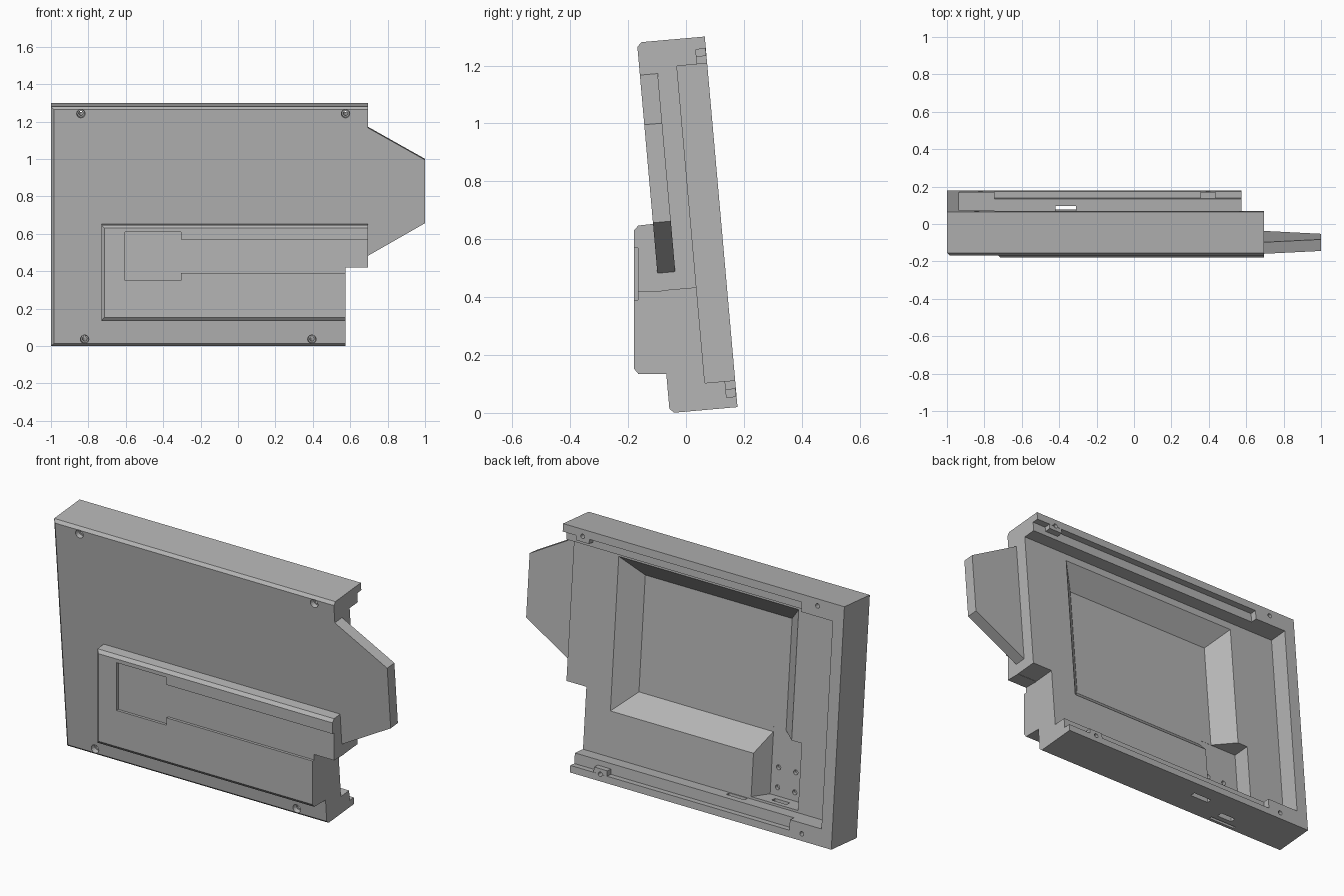
import bpy, bmesh, math
from mathutils import Matrix

if "Cube" in bpy.data.objects:
    bpy.data.objects.remove(bpy.data.objects["Cube"])

grey = bpy.data.materials.new("light grey plastic")
grey.use_nodes = True
grey.diffuse_color = (0.46, 0.46, 0.46, 1)
grey.node_tree.nodes["Principled BSDF"].inputs["Base Color"].default_value = grey.diffuse_color

# Leaning frame of the case: x across, y depth (0 = back face), z up the panel
TILT = Matrix.Translation((0, 0.178, 0.02)) @ Matrix.Rotation(math.radians(5.05), 4, 'X')
FLAT = Matrix.Identity(4)
FRONT, FLOOR, CAVITY, TOP = -0.235, -0.105, -0.2, 1.285
LEFT, RIGHT, STEP_X, STEP_Z = -1, 0.695, 0.575, 0.423


def loft(name, ring_a, ring_b, frame=TILT, bevel=None, width=0.015):
    """Solid between two matching rings; bevel picks edges by a rule."""
    bm = bmesh.new()
    a = [bm.verts.new(p) for p in ring_a]
    b = [bm.verts.new(p) for p in ring_b]
    bm.faces.new(a)
    bm.faces.new(b)
    for i in range(len(a)):
        j = (i + 1) % len(a)
        bm.faces.new((a[i], a[j], b[j], b[i]))
    bmesh.ops.recalc_face_normals(bm, faces=bm.faces)
    if bevel:
        edges = [e for e in bm.edges if bevel(*[v.co for v in e.verts])]
        bmesh.ops.bevel(bm, geom=edges, offset=width, segments=1, affect='EDGES')
    bm.transform(frame)
    mesh = bpy.data.meshes.new(name)
    bm.to_mesh(mesh)
    bm.free()
    mesh.materials.append(grey)
    obj = bpy.data.objects.new(name, mesh)
    bpy.context.scene.collection.objects.link(obj)
    return obj


def plate(name, outline, y0, y1, **kw):
    return loft(name, [(x, y0, z) for x, z in outline], [(x, y1, z) for x, z in outline], **kw)


def rect(x0, x1, z0, z1):
    return [(x0, z0), (x1, z0), (x1, z1), (x0, z1)]


def box(x0, x1, y0, y1, z0, z1, frame=TILT):
    return plate("cutter", rect(x0, x1, z0, z1), y0, y1, frame=frame)


def cone(x, z, y0, y1, r0, r1, n=16):
    ring = lambda y, r: [(x + r * math.cos(k * math.tau / n), y, z + r * math.sin(k * math.tau / n))
                         for k in range(n)]
    return loft("cutter", ring(y0, r0), ring(y1, r1))


def cut(target, cutter):
    mod = target.modifiers.new("cut", 'BOOLEAN')
    mod.object, mod.operation, mod.solver = cutter, 'DIFFERENCE', 'EXACT'
    with bpy.context.temp_override(object=target, active_object=target):
        bpy.ops.object.modifier_apply(modifier=mod.name)
    bpy.data.objects.remove(cutter)


# Main case with a stepped right side and chamfered front edges
outline = [(LEFT, 0), (STEP_X, 0), (STEP_X, STEP_Z), (RIGHT, STEP_Z), (RIGHT, TOP), (LEFT, TOP)]


def front_rim(p, q):
    same = lambda i, v: abs(p[i] - v) < 1e-4 and abs(q[i] - v) < 1e-4
    return same(1, FRONT) and (same(2, 0) or same(2, TOP) or same(0, LEFT))


case = plate("case", outline, FRONT, 0, bevel=front_rim)

# Rear pocket, open on the right
cut(case, box(-0.935, 0.8, FLOOR, 0.05, 0.093, 1.192))
# Rail notches along the bottom and top lips
cut(case, box(-0.745, 0.8, -0.035, 0.05, 0.037, 0.12))
cut(case, box(-0.745, 0.8, -0.035, 0.05, 1.17, 1.243))

# Deep cavity with sloping sides
S = 0.1
cut(case, loft("cutter",
               [(x, FLOOR + 0.005, z) for x, z in rect(-0.665, 0.43, 0.329, 1.157)],
               [(x, CAVITY, z) for x, z in rect(-0.66 + S, 0.425 - S, 0.334 + S, 1.152 - S)]))
# Lower side bay with one sloping side
cut(case, loft("cutter",
               [(x, FLOOR + 0.005, z) for x, z in rect(-0.72, -0.435, 0.105, 0.46)],
               [(x, CAVITY - 0.001, z) for x, z in rect(-0.72, -0.485, 0.105, 0.46)]))
# Small mounting holes in the bay
for x in (-0.63, -0.527):
    for z in (0.15, 0.256):
        cut(case, cone(x, z, CAVITY - 0.02, CAVITY + 0.02, 0.013, 0.013))

# Cable slots through the bottom wall
cut(case, box(-0.42, -0.31, -0.1, -0.073, -0.05, 0.12))
cut(case, box(-0.63, -0.54, -0.165, -0.135, -0.05, 0.12))
cut(case, box(-0.68, -0.52, -0.205, -0.19, -0.05, 0.03))

# Counterbored screw holes, with a tab on each rail
screws = [(-0.84, 1.248), (0.575, 1.248), (-0.82, 0.037), (0.395, 0.037)]
tabs = [plate("bottom_rail_tab", rect(0.355, 0.435, 0.03, 0.065), -0.04, -0.001),
        plate("top_rail_tab", rect(0.535, 0.615, 1.218, 1.25), -0.04, -0.001)]
for x, z in screws:
    cut(case, cone(x, z, FRONT - 0.05, 0.05, 0.012, 0.012))
    cut(case, cone(x, z, FRONT - 0.01, FRONT + 0.025, 0.024, 0.02))
for tab, (x, z) in zip(tabs, (screws[3], screws[1])):
    cut(tab, cone(x, z, -0.1, 0.05, 0.012, 0.012))

# Tapered side wing, flush with the front
plate("side_wing", [(RIGHT - 0.01, 0.475), (RIGHT, 0.485), (1, 0.66), (1, 1.0),
                    (RIGHT, 1.172), (RIGHT - 0.01, 1.172)], FRONT, FRONT + 0.062)

# Upright raised housing on the front
profile = [(-0.18, 0.153), (-0.165, 0.135), (-0.06, 0.135),
           (-0.104, 0.654), (-0.165, 0.647), (-0.18, 0.63)]
housing = loft("front_housing", [(-0.73, y, z) for y, z in profile],
               [(RIGHT, y, z) for y, z in profile], frame=FLAT,
               bevel=lambda p, q: max(p.x, q.x) < 0 and max(p.y, q.y) < -0.17)
cut(housing, box(STEP_X, 0.8, -0.4, 0.1, 0, 0.42, FLAT))
# Stepped label recess, open on the right
recess = [(-0.605, 0.35), (-0.305, 0.35), (-0.305, 0.39), (0.8, 0.39),
          (0.8, 0.57), (-0.305, 0.57), (-0.305, 0.61), (-0.605, 0.61)]
cut(housing, plate("cutter", recess, -0.25, -0.165, frame=FLAT))
